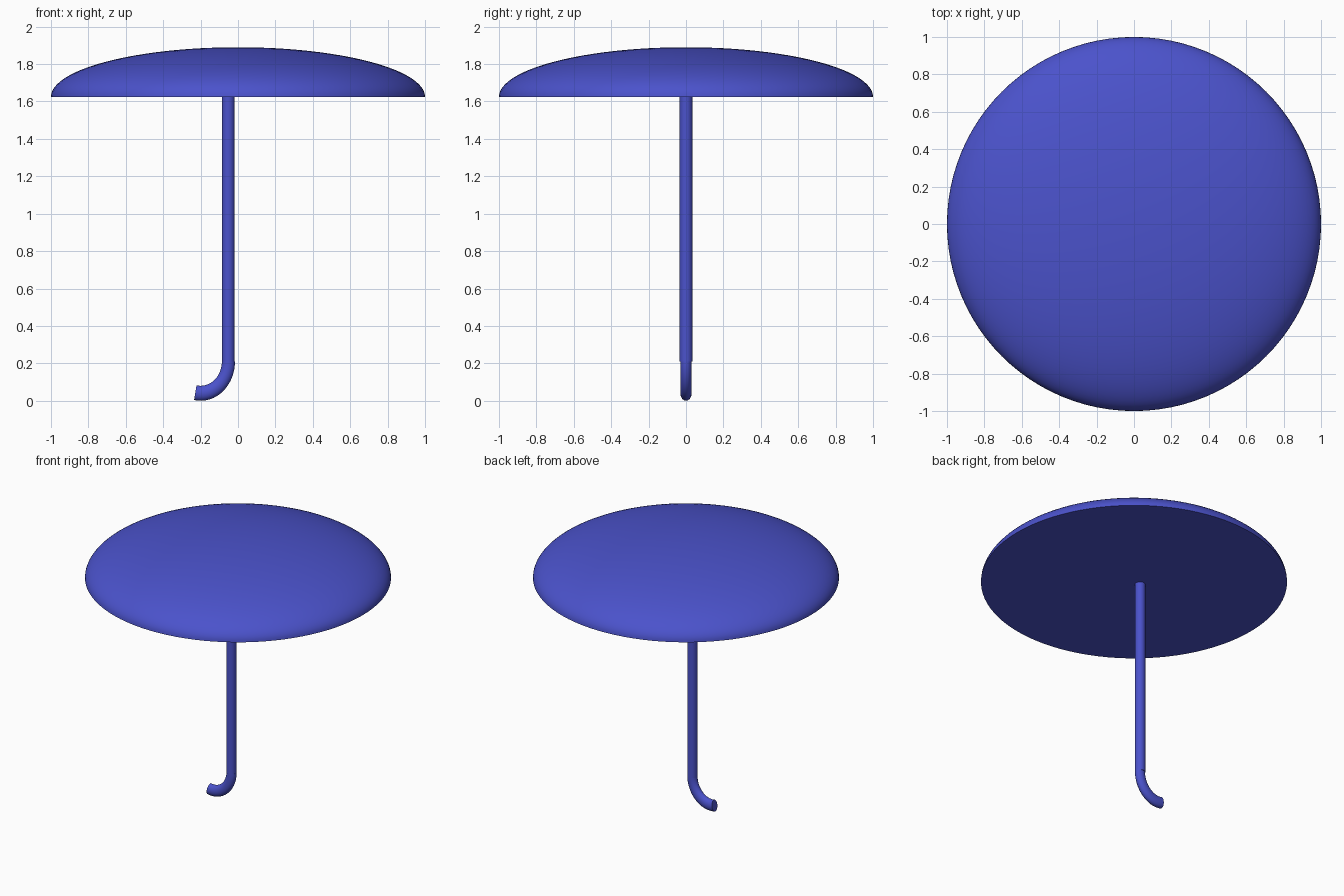
import bpy, bmesh, math

if "Cube" in bpy.data.objects:
    bpy.data.objects.remove(bpy.data.objects["Cube"])

mat = bpy.data.materials.new("blue")
mat.diffuse_color = (0.07, 0.085, 0.6, 1)
mat.use_nodes = True
mat.node_tree.nodes["Principled BSDF"].inputs["Base Color"].default_value = mat.diffuse_color


def sweep(name, rings, close_start=True, close_end=True):
    """Skin a list of equally sized point rings and cap the ends."""
    bm = bmesh.new()
    loops = [[bm.verts.new(p) for p in ring] for ring in rings]
    n = len(loops[0])
    for a, b in zip(loops, loops[1:]):
        for i in range(n):
            j = (i + 1) % n
            bm.faces.new((a[i], a[j], b[j], b[i]))
    if close_start:
        bm.faces.new(loops[0])
    if close_end:
        bm.faces.new(loops[-1])
    bmesh.ops.remove_doubles(bm, verts=bm.verts, dist=1e-6)
    bmesh.ops.recalc_face_normals(bm, faces=bm.faces)
    me = bpy.data.meshes.new(name)
    bm.to_mesh(me)
    bm.free()
    ob = bpy.data.objects.new(name, me)
    bpy.context.collection.objects.link(ob)
    me.materials.append(mat)
    bpy.ops.object.select_all(action='DESELECT')
    ob.select_set(True)
    bpy.context.view_layer.objects.active = ob
    bpy.ops.object.shade_smooth_by_angle(angle=math.radians(40))
    return ob


def circle(r, z, x=0.0, n=32):
    return [(x + r * math.cos(math.tau * i / n), r * math.sin(math.tau * i / n), z)
            for i in range(n)]


# Canopy: flat-bottomed half ellipsoid
STEPS = 24
sweep("canopy", [circle(math.cos(t), 1.625 + 0.265 * math.sin(t), n=96)
                 for t in (math.pi / 2 * k / STEPS for k in range(STEPS + 1))],
      close_end=False)

# Pole, set slightly off centre
sweep("pole", [circle(0.034, z, -0.052) for z in (0.21, 1.65)])

# Handle: squashed torus arc curling toward -x
rings = []
for k in range(25):
    a = math.radians(101) * k / 24
    ring = []
    for i in range(32):
        t = math.tau * i / 32
        r = 0.17 + 0.04 * math.cos(t)
        ring.append((-0.2 + 0.875 * r * math.cos(a), 0.03 * math.sin(t),
                     0.21 - r * math.sin(a)))
    rings.append(ring)
sweep("handle", rings)
